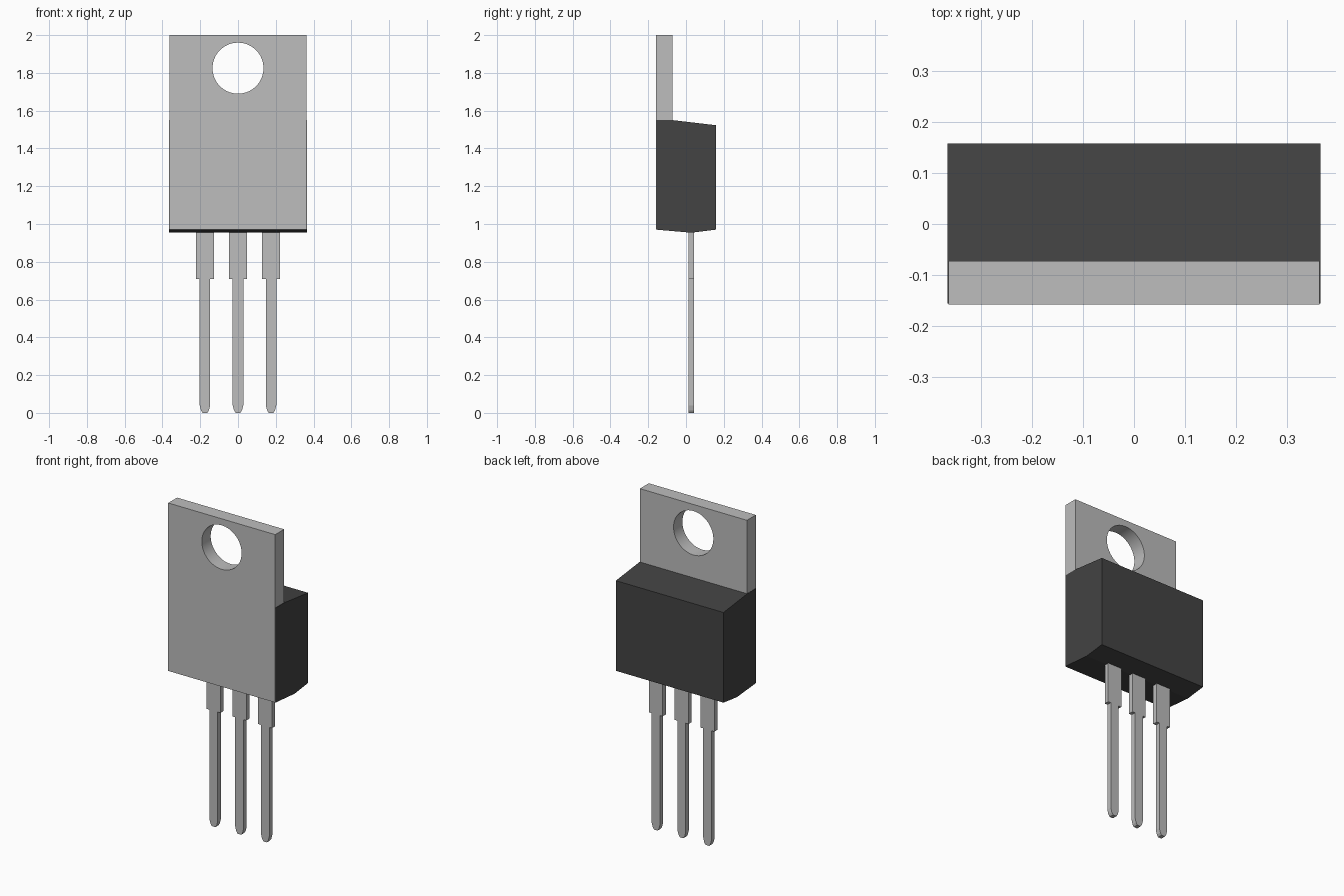
import bpy
import bmesh
import math

cube = bpy.data.objects.get("Cube")
if cube:
    bpy.data.objects.remove(cube, do_unlink=True)


def make_material(name, value):
    mat = bpy.data.materials.new(name)
    mat.use_nodes = True
    color = (value, value, value, 1)
    mat.diffuse_color = color
    mat.node_tree.nodes["Principled BSDF"].inputs["Base Color"].default_value = color
    return mat


METAL = make_material("light grey metal", 0.508)
PLASTIC = make_material("dark grey plastic", 0.056)


def extrude_profile(name, points, offset, mat):
    """Extrude a closed outline of 3D points along an offset vector."""
    bm = bmesh.new()
    face = bm.faces.new([bm.verts.new(p) for p in points])
    result = bmesh.ops.extrude_face_region(bm, geom=[face], use_keep_orig=True)
    verts = [g for g in result["geom"] if isinstance(g, bmesh.types.BMVert)]
    bmesh.ops.translate(bm, verts=verts, vec=offset)
    bmesh.ops.recalc_face_normals(bm, faces=bm.faces)
    mesh = bpy.data.meshes.new(name)
    bm.to_mesh(mesh)
    bm.free()
    mesh.materials.append(mat)
    obj = bpy.data.objects.new(name, mesh)
    bpy.context.collection.objects.link(obj)
    return obj


# Metal mounting tab, a hair narrower than the body that wraps its sides
TAB_W, FRONT, TAB_BACK = 0.363, -0.158, -0.072
tab = extrude_profile(
    "mounting_tab",
    [(-TAB_W, FRONT, 0.97), (TAB_W, FRONT, 0.97), (TAB_W, FRONT, 2), (-TAB_W, FRONT, 2)],
    (0, TAB_BACK - FRONT, 0), METAL)

# Round screw hole through the tab
bpy.ops.mesh.primitive_cylinder_add(vertices=64, radius=0.135, depth=0.6,
                                    location=(0, -0.11, 1.825),
                                    rotation=(math.pi / 2, 0, 0))
cutter = bpy.context.object
cutter.name = "hole_cutter"
cutter.hide_render = True
cutter.data.materials.append(METAL)
hole = tab.modifiers.new("hole", "BOOLEAN")
hole.operation = "DIFFERENCE"
hole.solver = "EXACT"
hole.object = cutter
bpy.ops.object.select_all(action="DESELECT")
bpy.context.view_layer.objects.active = tab
tab.select_set(True)
bpy.ops.object.modifier_apply(modifier="hole")
bpy.data.objects.remove(cutter, do_unlink=True)
bpy.ops.object.shade_smooth_by_angle(angle=math.radians(30))

# Plastic body: side profile with sloped top and shallow V underside
BODY_W = 0.365
side = [(-0.156, 0.97), (0.028, 0.954), (0.158, 0.97),
        (0.158, 1.523), (TAB_BACK, 1.55), (-0.156, 1.55)]
extrude_profile("plastic_body", [(-BODY_W, y, z) for y, z in side],
                (2 * BODY_W, 0, 0), PLASTIC)

# Three stepped leads with tapered tips
half = [(0.012, 0), (0.021, 0.013), (0.028, 0.04),
        (0.028, 0.71), (0.047, 0.71), (0.047, 1.0)]
outline = half + [(-x, z) for x, z in reversed(half)]
for name, cx in (("right_lead", -0.175), ("middle_lead", 0), ("left_lead", 0.175)):
    extrude_profile(name, [(cx + x, 0.013, z) for x, z in outline],
                    (0, 0.03, 0), METAL)
